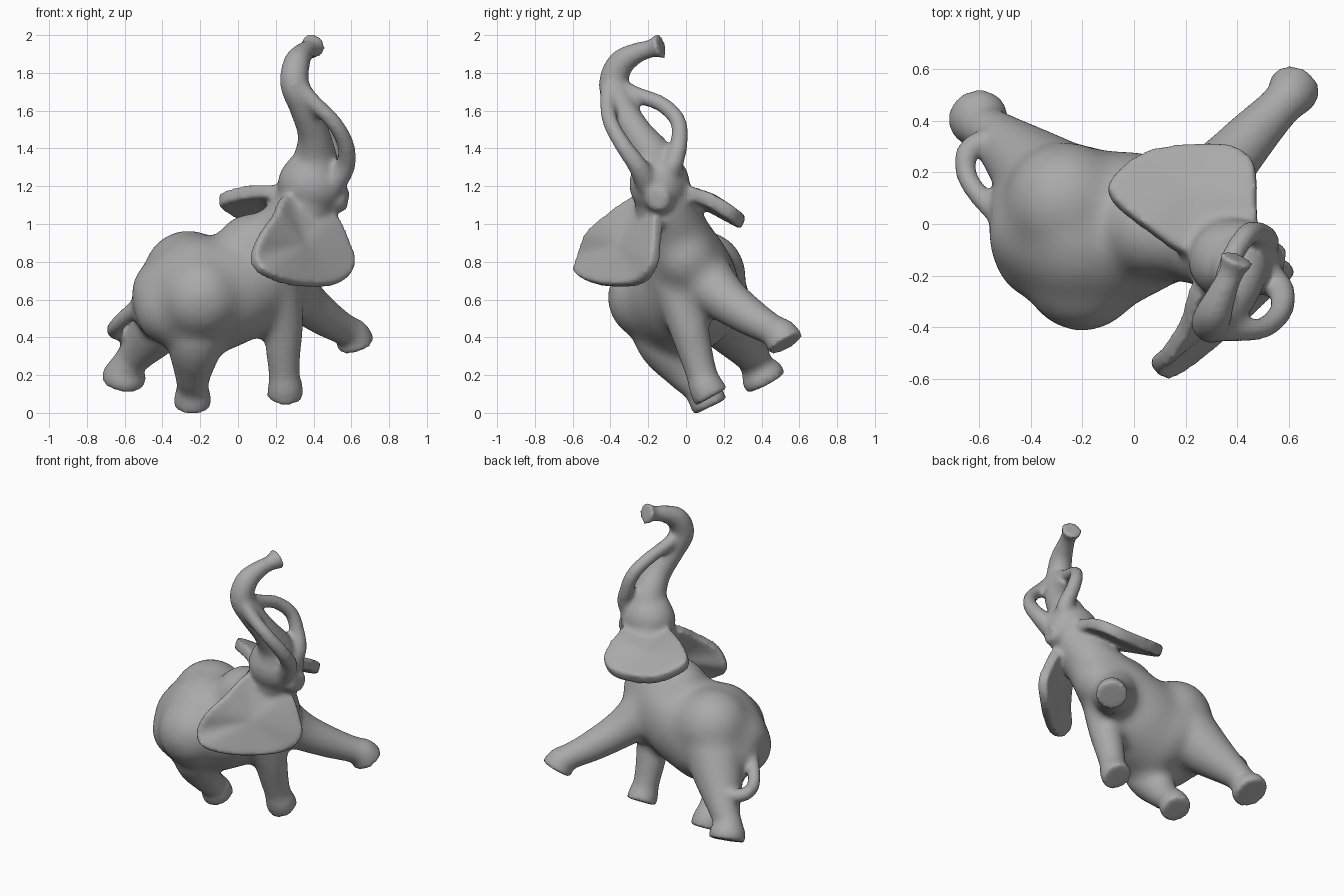
import bpy, bmesh, math
from mathutils import Vector, Matrix

if "Cube" in bpy.data.objects:
    bpy.data.objects.remove(bpy.data.objects["Cube"])

bm = bmesh.new()


def spline(pts, steps=5, closed=False):
    """Catmull-Rom samples through points of any dimension."""
    n, out = len(pts), []
    get = (lambda i: pts[i % n]) if closed else (lambda i: pts[max(0, min(n - 1, i))])
    for i in range(n if closed else n - 1):
        a, b, c, d = (get(i + k) for k in (-1, 0, 1, 2))
        for s in range(steps):
            t = s / steps
            out.append([0.5 * (2 * q + (r - p) * t + (2 * p - 5 * q + 4 * r - w) * t * t
                               + (3 * q - p - 3 * r + w) * t ** 3)
                        for p, q, r, w in zip(a, b, c, d)])
    if not closed:
        out.append(list(pts[-1]))
    return out


def tube(pts, sides=20):
    """Tapered tube through (x, y, z, radius) points, with flat ends."""
    s = spline(pts)
    c = [Vector(p[:3]) for p in s]
    rings, last, side = [], None, None
    for i, p in enumerate(s):
        t = (c[min(i + 1, len(c) - 1)] - c[max(i - 1, 0)]).normalized()
        side = t.orthogonal().normalized() if last is None else last.rotation_difference(t) @ side
        last, up = t, t.cross(side)
        rings.append([bm.verts.new(c[i] + p[3] * (side * math.cos(a) + up * math.sin(a)))
                      for a in (2 * math.pi * k / sides for k in range(sides))])
    for r0, r1 in zip(rings, rings[1:]):
        for k in range(sides):
            j = (k + 1) % sides
            bm.faces.new((r0[k], r0[j], r1[j], r1[k]))
    bm.faces.new(rings[0][::-1])
    bm.faces.new(rings[-1])


def ball(x, y, z, rx, ry=None, rz=None):
    m = Matrix.Translation((x, y, z)) @ Matrix.Diagonal((rx, ry or rx, rz or rx, 1))
    bmesh.ops.create_icosphere(bm, subdivisions=4, radius=1, matrix=m)


def ear(pts, thick=0.068):
    """Thick leaf from a closed outline."""
    o = [Vector(p) for p in spline(pts, 4, True)]
    mid = sum(o, Vector()) / len(o)
    nrm = sum(((a - mid).cross(b - mid) for a, b in zip(o, o[1:] + o[:1])), Vector()).normalized()
    layers = []
    for s in (1, -1):
        off = nrm * thick / 2 * s
        layers.append(([bm.verts.new(p + off) for p in o], bm.verts.new(mid + off)))
    (a, ca), (b, cb) = layers
    for i in range(len(o)):
        j = (i + 1) % len(o)
        bm.faces.new((ca, a[i], a[j]))
        bm.faces.new((cb, b[j], b[i]))
        bm.faces.new((a[i], b[i], b[j], a[j]))


def fuse(name, voxel, rounds):
    """Turn all parts made so far into one soft skin; empties the bmesh."""
    bmesh.ops.recalc_face_normals(bm, faces=bm.faces)
    me = bpy.data.meshes.new(name)
    bm.to_mesh(me)
    bm.clear()
    ob = bpy.data.objects.new(name, me)
    bpy.context.collection.objects.link(ob)
    rm = ob.modifiers.new("fuse", 'REMESH')
    rm.mode, rm.voxel_size, rm.use_smooth_shade = 'VOXEL', voxel, True
    sm = ob.modifiers.new("soften", 'SMOOTH')
    sm.factor, sm.iterations = 0.5, rounds
    return ob


def legs():
    # hind legs
    tube([(-.2, -.15, .6, .19), (-.225, -.11, .38, .155), (-.238, -.015, .22, .102),
          (-.24, .06, .14, .085), (-.24, .1, .09, .097), (-.24, .13, .032, .099)])
    tube([(-.29, .11, .64, .22), (-.42, .235, .46, .155), (-.54, .345, .31, .098),
          (-.585, .375, .25, .09), (-.6, .4, .205, .115), (-.608, .425, .158, .114)])
    # front legs, one reaching out
    tube([(.18, -.04, .74, .17), (.235, .01, .48, .112), (.24, .05, .32, .092),
          (.245, .085, .2, .083), (.25, .105, .14, .093), (.25, .135, .084, .098)])
    tube([(.2, .05, .75, .18), (.335, .205, .605, .125), (.46, .345, .505, .1),
          (.565, .455, .44, .084), (.605, .5, .41, .095), (.624, .53, .362, .104)])


# body: rump, belly, shoulders, chest, neck
tube([(-.54, .08, .5, .09), (-.47, .06, .53, .16), (-.38, .01, .58, .25),
      (-.22, -.02, .62, .33), (-.1, -.02, .64, .31), (.02, 0, .69, .285),
      (.14, 0, .78, .24), (.25, -.05, .93, .19), (.34, -.1, 1.07, .17),
      (.39, -.13, 1.2, .16)], 28)
ball(-.265, .08, .73, .24)
ball(-.2, -.19, .61, .23)
ball(-.35, -.1, .55, .2)
ball(.07, -.02, .87, .19)
ball(.28, 0, .82, .17)
legs()
base = fuse("body_base", 0.026, 22)
dg = bpy.context.evaluated_depsgraph_get()
bm.from_mesh(base.evaluated_get(dg).to_mesh())
bpy.data.objects.remove(base)
legs()

# head and lower jaw
ball(.39, -.14, 1.21, .18, .16, .17)
ball(.36, -.16, 1.27, .115)
tube([(.43, -.14, 1.17, .13), (.51, -.14, 1.14, .09), (.58, -.15, 1.13, .06)])

# raised trunk with flared tip
tube([(.40, -.15, 1.24, .15), (.41, -.18, 1.36, .115), (.40, -.26, 1.48, .086),
      (.35, -.345, 1.62, .08), (.30, -.385, 1.74, .078), (.31, -.345, 1.85, .072),
      (.345, -.26, 1.905, .056), (.38, -.18, 1.93, .05), (.4, -.13, 1.945, .076)])

# two tusks curving up to the trunk
tube([(.47, -.18, 1.17, .075), (.565, -.25, 1.3, .055), (.57, -.335, 1.42, .046),
      (.505, -.4, 1.54, .043), (.395, -.415, 1.65, .043), (.31, -.405, 1.75, .045)])
tube([(.45, -.13, 1.2, .075), (.51, -.07, 1.31, .055), (.475, -.035, 1.44, .047),
      (.435, -.045, 1.55, .044), (.38, -.13, 1.635, .043), (.34, -.26, 1.685, .043),
      (.31, -.38, 1.74, .045)])

# ears
ear([(.25, -.24, 1.15), (.19, -.4, 1.05), (.115, -.52, .94), (.075, -.56, .82),
     (.13, -.58, .74), (.25, -.5, .69), (.4, -.37, .67), (.54, -.24, .69), (.61, -.17, .78),
     (.58, -.15, .9), (.51, -.14, 1.04), (.42, -.13, 1.13)])
ear([(x, y, 1.17 - .2 * y - 1.1 * y * y) for x, y in
     ((.24, -.13), (.05, -.02), (-.09, .1), (-.08, .18), (.04, .27), (.2, .3), (.36, .3),
      (.46, .24), (.475, .1), (.45, -.06))], .078)

# tail curling round to the hind leg
tube([(-.45, .0, .62, .06), (-.56, .07, .54, .045), (-.645, .18, .46, .042),
      (-.645, .28, .43, .045), (-.56, .33, .42, .045), (-.48, .31, .43, .045)], 12)

elephant = fuse("elephant", 0.014, 14)

# grey skin
skin = bpy.data.materials.new("skin")
skin.diffuse_color = (.4, .4, .4, 1)
skin.use_nodes = True
skin.node_tree.nodes["Principled BSDF"].inputs["Base Color"].default_value = skin.diffuse_color
elephant.data.materials.append(skin)
